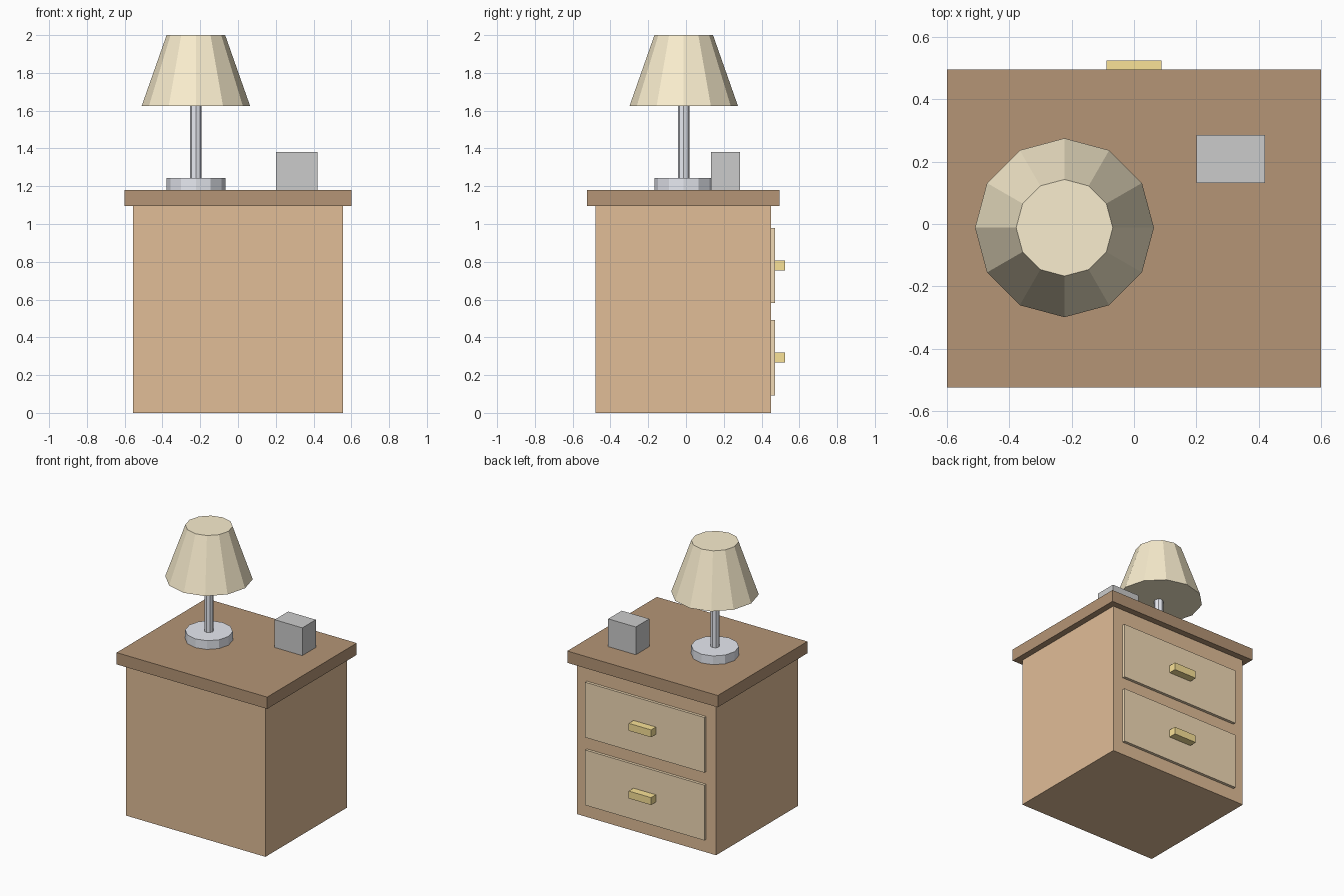
import bpy, bmesh, math
from mathutils import Matrix, Vector

if "Cube" in bpy.data.objects:
    bpy.data.objects.remove(bpy.data.objects["Cube"])


def material(name, r, g, b):
    m = bpy.data.materials.new(name)
    m.diffuse_color = (r, g, b, 1)
    m.use_nodes = True
    m.node_tree.nodes["Principled BSDF"].inputs["Base Color"].default_value = m.diffuse_color
    return m


def add_part(name, bm, mat):
    mesh = bpy.data.meshes.new(name)
    bm.to_mesh(mesh)
    bm.free()
    obj = bpy.data.objects.new(name, mesh)
    bpy.context.collection.objects.link(obj)
    if mat:
        mesh.materials.append(mat)
    return obj


def box(name, x, y, z, mat=None):
    """Box from (min, max) ranges on each axis."""
    lo, hi = Vector((x[0], y[0], z[0])), Vector((x[1], y[1], z[1]))
    bm = bmesh.new()
    bmesh.ops.create_cube(bm, size=1, matrix=Matrix.Translation((lo + hi) / 2)
                          @ Matrix.Diagonal((*(hi - lo), 1)))
    return add_part(name, bm, mat)


def frustum(name, x, y, z, r_low, r_high, sides, mat=None):
    """Capped cylinder or cone between two heights."""
    bm = bmesh.new()
    bmesh.ops.create_cone(bm, cap_ends=True, segments=sides,
                          radius1=r_low, radius2=r_high, depth=z[1] - z[0],
                          matrix=Matrix.Translation((x, y, (z[0] + z[1]) / 2)))
    return add_part(name, bm, mat)


wood = material("wood", 0.75, 0.51, 0.31)
dark_wood = material("dark_wood", 0.46, 0.30, 0.18)
drawer_wood = material("drawer_wood", 0.89, 0.71, 0.47)
brass = material("brass", 0.95, 0.76, 0.31)
metal = material("lamp_metal", 0.80, 0.82, 0.88)
fabric = material("shade_fabric", 0.95, 0.85, 0.62)

# Cabinet with overhanging top
box("cabinet_body", (-0.555, 0.555), (-0.48, 0.45), (0, 1.095), wood)
box("table_top", (-0.6, 0.6), (-0.525, 0.495), (1.095, 1.18), dark_wood)

# Two drawers with handles on the +y side
for label, z in (("lower", 0.292), ("upper", 0.78)):
    box(label + "_drawer", (-0.475, 0.475), (0.45, 0.47), (z - 0.199, z + 0.199), drawer_wood)
    box(label + "_handle", (-0.089, 0.089), (0.47, 0.525), (z - 0.026, z + 0.027), brass)

# Table lamp
lx, ly = -0.223, -0.012
frustum("lamp_base", lx, ly, (1.18, 1.243), 0.156, 0.156, 12, metal)
frustum("lamp_pole", lx, ly, (1.243, 1.63), 0.031, 0.031, 8, metal)
frustum("lamp_shade", lx, ly, (1.625, 2.0), 0.287, 0.155, 12, fabric)

# Small block clock
box("clock", (0.2, 0.42), (0.132, 0.286), (1.18, 1.38))
